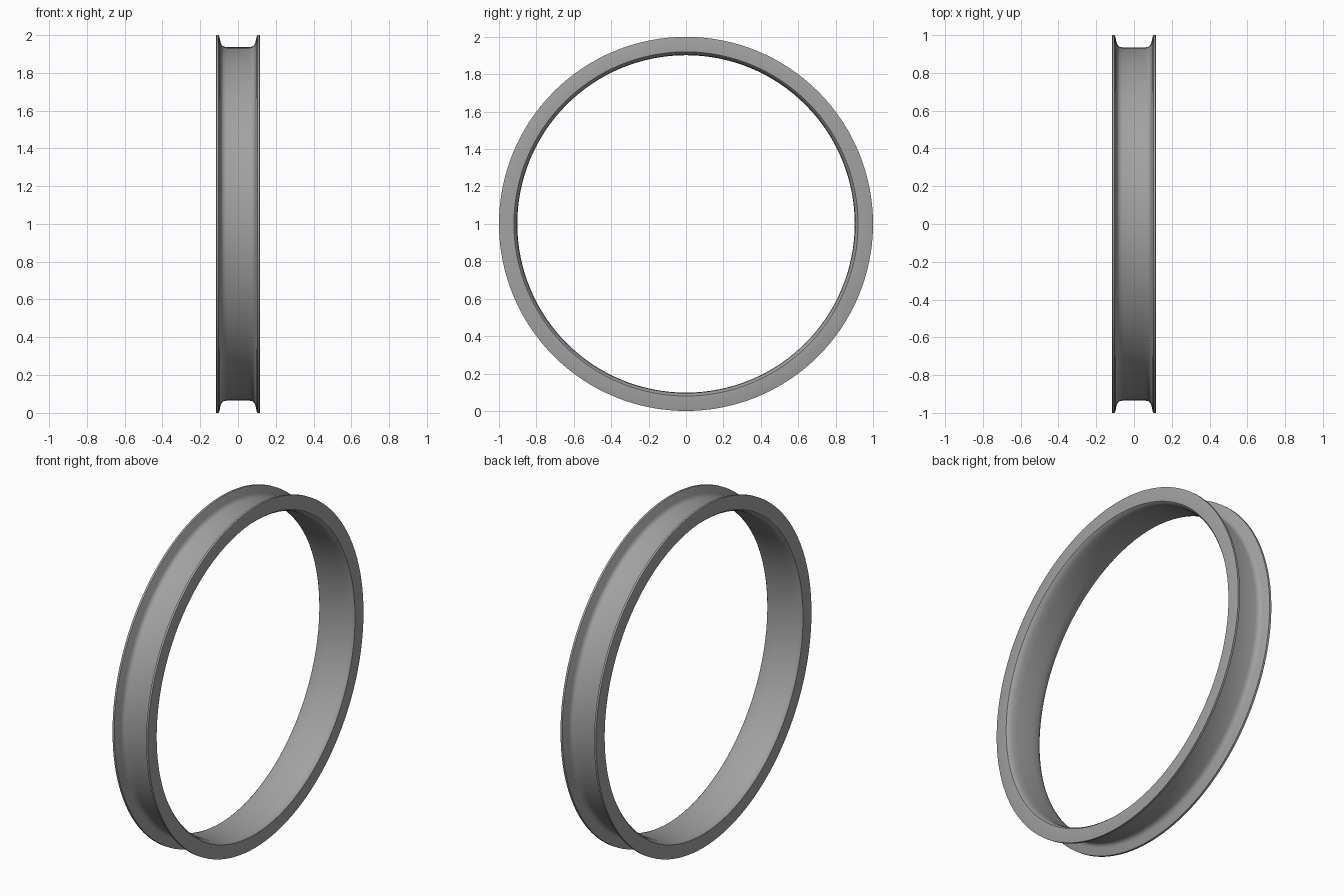
import bpy, bmesh, math
from mathutils import Vector

cube = bpy.data.objects.get("Cube")
if cube:
    bpy.data.objects.remove(cube)

SEGMENTS = 128

# Half cross-section as (x, radius): channel floor, wall, lip, side, inner bore
half = [(0, 0.935), (0.06, 0.935), (0.075, 0.938), (0.085, 0.945), (0.091, 0.957),
        (0.099, 0.992), (0.103, 1.0), (0.115, 1.0), (0.116, 0.997),
        (0.116, 0.92), (0.106, 0.911), (0.085, 0.905), (0.05, 0.902), (0, 0.902)]
# Mirror to a closed loop, skipping the two points on the centre plane
section = half + [(-x, r) for x, r in reversed(half[1:-1])]

# Revolve the section about the x axis
bm = bmesh.new()
verts = [bm.verts.new((x, 0, r)) for x, r in section]
edges = [bm.edges.new((v, verts[(i + 1) % len(verts)])) for i, v in enumerate(verts)]
bmesh.ops.spin(bm, geom=verts + edges, cent=(0, 0, 0), axis=(1, 0, 0),
               angle=math.tau, steps=SEGMENTS, use_merge=True)
bmesh.ops.remove_doubles(bm, verts=bm.verts[:], dist=0.0001)
bmesh.ops.recalc_face_normals(bm, faces=bm.faces[:])
bmesh.ops.translate(bm, verts=bm.verts[:], vec=Vector((0, 0, 1)))
mesh = bpy.data.meshes.new("wheel_rim")
bm.to_mesh(mesh)
bm.free()

rim = bpy.data.objects.new("wheel_rim", mesh)
bpy.context.collection.objects.link(rim)

# Plain grey metal
mat = bpy.data.materials.new("grey_metal")
mat.use_nodes = True
color = (0.36, 0.36, 0.36, 1)
mat.diffuse_color = color
mat.node_tree.nodes["Principled BSDF"].inputs["Base Color"].default_value = color
mesh.materials.append(mat)

# Smooth surfaces with crisp lips
bpy.ops.object.select_all(action='DESELECT')
rim.select_set(True)
bpy.context.view_layer.objects.active = rim
bpy.ops.object.shade_smooth_by_angle(angle=math.radians(30))
